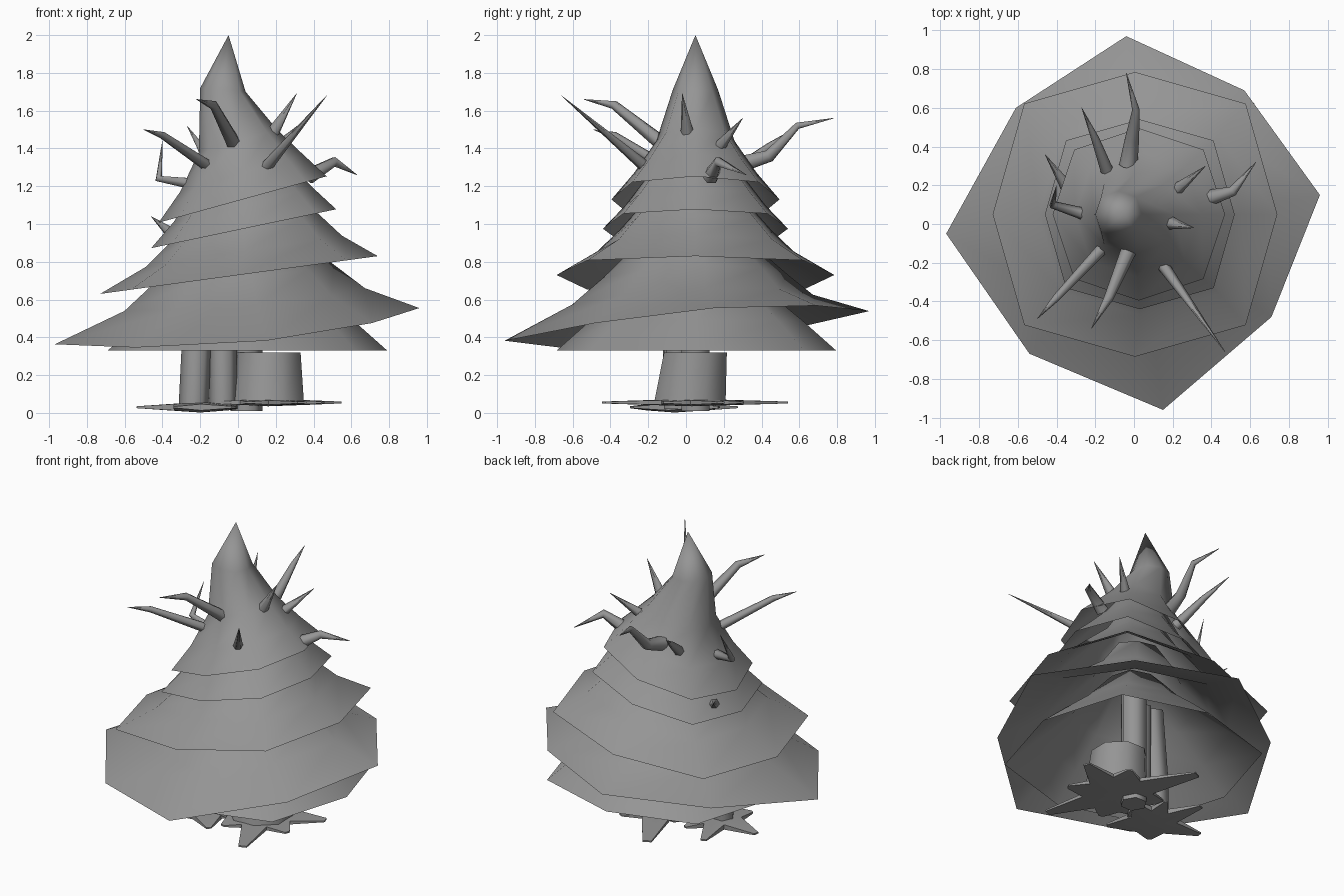
import bpy, bmesh, math

cube = bpy.data.objects.get("Cube")
if cube:
    bpy.data.objects.remove(cube, do_unlink=True)

grey = bpy.data.materials.new("plain_grey")
grey.use_nodes = True
COLOUR = (0.3, 0.3, 0.3, 1)
grey.diffuse_color = COLOUR
grey.node_tree.nodes["Principled BSDF"].inputs["Base Color"].default_value = COLOUR


def finish(bm, name):
    me = bpy.data.meshes.new(name)
    bm.to_mesh(me)
    bm.free()
    ob = bpy.data.objects.new(name, me)
    bpy.context.collection.objects.link(ob)
    me.materials.append(grey)
    bpy.ops.object.select_all(action="DESELECT")
    ob.select_set(True)
    bpy.context.view_layer.objects.active = ob
    bpy.ops.object.shade_smooth_by_angle(angle=math.radians(60))
    return ob


def loft(name, rings, corner=1.0, turn=0.0, tip=None, cap=False, hem=None):
    """Join tilted rings of (x, y, z, radius, slope x, slope y), bottom to top.
    A hem of (x, y) points replaces the outline of the lowest ring."""
    sides = 8
    bm = bmesh.new()
    loops = []
    for k, (x, y, z, r, sx, sy) in enumerate(rings):
        loop = []
        for i in range(sides):
            a = turn + math.tau * i / sides
            d = r * (corner if i % 2 else 1)
            dx, dy = d * math.cos(a), d * math.sin(a)
            if hem and k == 0:
                dx, dy = hem[i][0] - x, hem[i][1] - y
            loop.append(bm.verts.new((x + dx, y + dy, z + sx * dx + sy * dy)))
        loops.append(loop)
    for low, high in zip(loops, loops[1:]):
        for i in range(sides):
            j = (i + 1) % sides
            bm.faces.new((low[i], low[j], high[j], high[i]))
    if tip:
        t = bm.verts.new(tip)
        for i in range(sides):
            bm.faces.new((loops[-1][i], loops[-1][(i + 1) % sides], t))
    else:
        bm.faces.new(loops[-1])
    if cap:
        bm.faces.new(loops[0][::-1])
    return finish(bm, name)


def branch(name, points, radius, taper=True):
    """Tapering bent limb along a few points."""
    cu = bpy.data.curves.new(name, "CURVE")
    cu.dimensions = "3D"
    cu.bevel_depth = radius
    cu.bevel_resolution = 1
    cu.use_fill_caps = True
    sp = cu.splines.new("POLY")
    sp.points.add(len(points) - 1)
    last = len(points) - 1
    for i, (p, co) in enumerate(zip(sp.points, points)):
        p.co = (*co, 1)
        p.radius = max(0.03, 1 - (i / last) ** 1.3) if taper else 1
    ob = bpy.data.objects.new(name, cu)
    bpy.context.collection.objects.link(ob)
    cu.materials.append(grey)
    return ob


def root_star(name, x, y, z, tips, inner, thick):
    """Thick-bodied root plate with thin pointed arms; tips are (degrees, length)."""
    bm = bmesh.new()
    top = bm.verts.new((x, y, z + thick))
    bottom = bm.verts.new((x, y, z - thick))
    n = len(tips)
    upper, lower = [], []
    for i, (deg, length) in enumerate(tips):
        nxt = tips[(i + 1) % n][0] + (360 if i == n - 1 else 0)
        half = (nxt - deg) / 2
        for ang, r, h in ((deg - 3, length, .005), (deg + 3, length, .005),
                          (deg + half, inner, thick * .6)):
            a = math.radians(ang)
            px, py = x + r * math.cos(a), y + r * math.sin(a)
            upper.append(bm.verts.new((px, py, z + h)))
            lower.append(bm.verts.new((px, py, z - h)))
    count = len(upper)
    for i in range(count):
        j = (i + 1) % count
        bm.faces.new((upper[i], upper[j], top))
        bm.faces.new((lower[j], lower[i], bottom))
        bm.faces.new((lower[i], lower[j], upper[j], upper[i]))
    return finish(bm, name)


# Foliage skirts, lowest first
loft("bottom_skirt", [(.05, .055, .33, .74, 0, 0), (.05, .055, .49, .56, 0, 0),
                      (.05, .05, .66, .36, 0, 0), (.05, .05, .87, .17, 0, 0)], corner=1.09)
WIDE_HEM = [(.96, .15), (.57, .69), (-.04, .97), (-.61, .6),
            (-.97, -.05), (-.54, -.67), (.15, -.96), (.71, -.48)]
loft("wide_skirt", [(0, 0, .455, .97, .09, .09), (.035, .035, .6, .64, .09, .05),
                    (.02, .05, .725, .49, .12, .03), (.02, .05, .9, .3, .1, 0),
                    (.02, .05, 1.1, .16, .1, 0)],
     corner=.92, turn=math.radians(6), hem=WIDE_HEM)
loft("middle_skirt", [(.005, .05, .73, .735, .136, 0), (.03, .05, .855, .52, .16, 0),
                      (.03, .05, .97, .4, .2, 0), (.02, .05, 1.15, .24, .2, 0),
                      (.02, .05, 1.35, .12, .2, 0)], corner=1.1)
loft("upper_skirt", [(.03, .05, .975, .49, .21, 0), (.03, .05, 1.1, .37, .24, 0),
                     (.02, .05, 1.27, .24, .24, 0), (0, .05, 1.48, .12, .2, 0)], corner=1.1)
loft("crown", [(.025, .05, 1.13, .445, .276, 0), (.02, .05, 1.27, .325, .3, 0),
               (0, .05, 1.44, .207, .29, 0), (-.08, .05, 1.71, .12, -.08, 0)],
     corner=1.06, tip=(-.05, .05, 2.0))

# Limbs poking through the foliage
LIMBS = {
    "front_limb": (.042, [(-.02, -.12, 1.42), (-.13, -.38, 1.63), (-.22, -.54, 1.66)]),
    "front_right_limb": (.033, [(-.12, -.08, 1.28), (-.4, -.38, 1.47), (-.5, -.49, 1.5)]),
    "front_left_spike": (.033, [(.14, -.2, 1.29), (.47, -.66, 1.68)]),
    "back_limb": (.048, [(-.03, .3, 1.32), (-.01, .44, 1.36), (.01, .59, 1.52), (-.04, .78, 1.56)]),
    "back_right_limb": (.035, [(-.13, .25, 1.27), (-.2, .44, 1.41), (-.27, .6, 1.52)]),
    "left_limb": (.045, [(.37, .13, 1.25), (.51, .17, 1.33), (.63, .32, 1.26)]),
    "left_back_spike": (.035, [(.21, .17, 1.4), (.37, .3, 1.56)]),
    "left_top_spike": (.04, [(.17, .01, 1.46), (.31, -.02, 1.69)]),
    "right_limb": (.035, [(-.22, .04, 1.21), (-.42, .1, 1.24), (-.4, .2, 1.44)]),
    "right_low_spike": (.035, [(-.34, .18, .94), (-.46, .36, 1.04)]),
}
for name, (radius, path) in LIMBS.items():
    branch(name, path, radius)

# Trunks and stump
branch("centre_trunk", [(.045, .05, .01), (.045, .05, .9)], .085, taper=False)
branch("right_trunk", [(-.235, -.06, .02), (-.22, -.05, .33), (-.12, .02, .75)], .08, taper=False)
branch("front_trunk", [(-.08, -.05, .02), (-.08, -.04, .35), (-.03, .02, .75)], .075, taper=False)
loft("stump", [(.16, .02, .05, .205, 0, 0), (.165, .05, .32, .18, 0, 0)],
     turn=math.radians(22.5), cap=True)

# Spreading roots
root_star("stump_roots", .16, .03, .055,
          [(22, .41), (65, .3), (115, .55), (160, .3), (205, .3), (250, .3), (291, .5), (335, .32)],
          .22, .02)
root_star("trunk_roots", -.2, -.06, .03,
          [(25, .25), (70, .25), (110, .35), (170, .34), (235, .23), (308, .29)],
          .15, .028)
